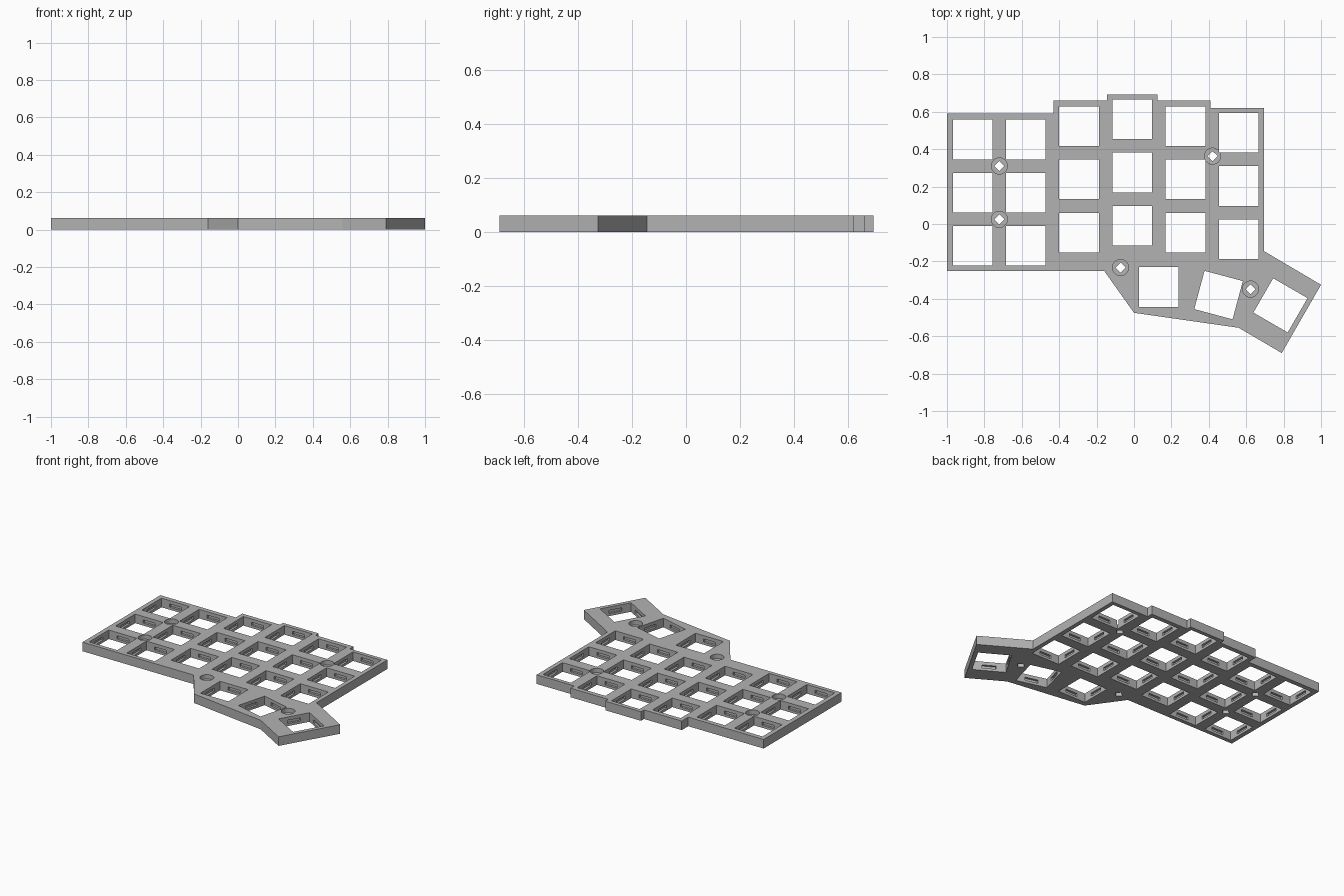
import bpy, bmesh
from math import radians, pi
from mathutils import Matrix, Vector

cube = bpy.data.objects.get("Cube")
if cube:
    bpy.data.objects.remove(cube, do_unlink=True)

THICK, KEY, PITCH = 0.062, 0.212, 0.2845

grey = bpy.data.materials.new("plate grey")
grey.use_nodes = True
colour = (0.45, 0.45, 0.45, 1)
grey.diffuse_color = colour
grey.node_tree.nodes["Principled BSDF"].inputs["Base Color"].default_value = colour


def make_object(name, bm):
    mesh = bpy.data.meshes.new(name)
    bmesh.ops.recalc_face_normals(bm, faces=bm.faces)
    bm.to_mesh(mesh)
    bm.free()
    mesh.materials.append(grey)
    obj = bpy.data.objects.new(name, mesh)
    bpy.context.collection.objects.link(obj)
    return obj


def add_box(bm, frame, centre, size):
    matrix = frame @ Matrix.Translation(centre) @ Matrix.Diagonal((*size, 1))
    bmesh.ops.create_cube(bm, size=1, matrix=matrix)


def add_cylinder(bm, x, y, radius, sides, bottom, top):
    matrix = Matrix.Translation((x, y, (bottom + top) / 2))
    bmesh.ops.create_cone(bm, cap_ends=True, segments=sides, radius1=radius,
                          radius2=radius, depth=top - bottom, matrix=matrix)


# Plate outline with stepped columns and the angled thumb cluster
outline = [(-1, -0.25), (-0.16, -0.25), (0, -0.475), (0.56, -0.555),
           (0.79, -0.69), (1, -0.325), (0.695, -0.145), (0.695, 0.62),
           (0.41, 0.62), (0.41, 0.66), (0.125, 0.66), (0.125, 0.693),
           (-0.145, 0.693), (-0.145, 0.66), (-0.43, 0.66), (-0.43, 0.59),
           (-1, 0.59)]
bm = bmesh.new()
base = bm.faces.new([bm.verts.new((x, y, 0)) for x, y in outline])
walls = bmesh.ops.extrude_face_region(bm, geom=[base])
bmesh.ops.translate(bm, vec=(0, 0, THICK),
                    verts=[v for v in walls["geom"] if isinstance(v, bmesh.types.BMVert)])
plate = make_object("switch_plate", bm)

# Key positions: six staggered columns of three, plus three thumb keys
keys = [(-0.863 + PITCH * col, top - PITCH * row, 0)
        for col, top in enumerate((0.452, 0.452, 0.523, 0.56, 0.523, 0.488))
        for row in range(3)]
keys += [(0.132, -0.337, 0), (0.452, -0.38, -15), (0.783, -0.435, -30)]
screws = [(-0.72, 0.31), (-0.72, 0.025), (0.42, 0.363), (-0.072, -0.233), (0.623, -0.348)]

# Through openings, and the recesses: clip slots and screw head pockets
openings, recesses = bmesh.new(), bmesh.new()
for x, y, angle in keys:
    frame = Matrix.Translation((x, y, 0)) @ Matrix.Rotation(radians(angle), 4, "Z")
    add_box(openings, frame, (0, 0, THICK / 2), (KEY, KEY, 0.2))
    for side in range(4):
        turned = frame @ Matrix.Rotation(side * pi / 2, 4, "Z")
        add_box(recesses, turned, (KEY / 2, 0, 0.028), (0.03, 0.09, 0.022))
for x, y in screws:
    add_cylinder(openings, x, y, 0.027, 4, -0.1, 0.2)
    add_cylinder(recesses, x, y, 0.043, 32, 0.032, 0.2)

for name, cutter_bm in (("opening_cutter", openings), ("recess_cutter", recesses)):
    cutter = make_object(name, cutter_bm)
    cutter.hide_render = True
    cut = plate.modifiers.new(name, "BOOLEAN")
    cut.operation, cut.solver, cut.object = "DIFFERENCE", "EXACT", cutter
    bpy.context.view_layer.objects.active = plate
    bpy.ops.object.modifier_apply(modifier=cut.name)
    bpy.data.objects.remove(cutter, do_unlink=True)
